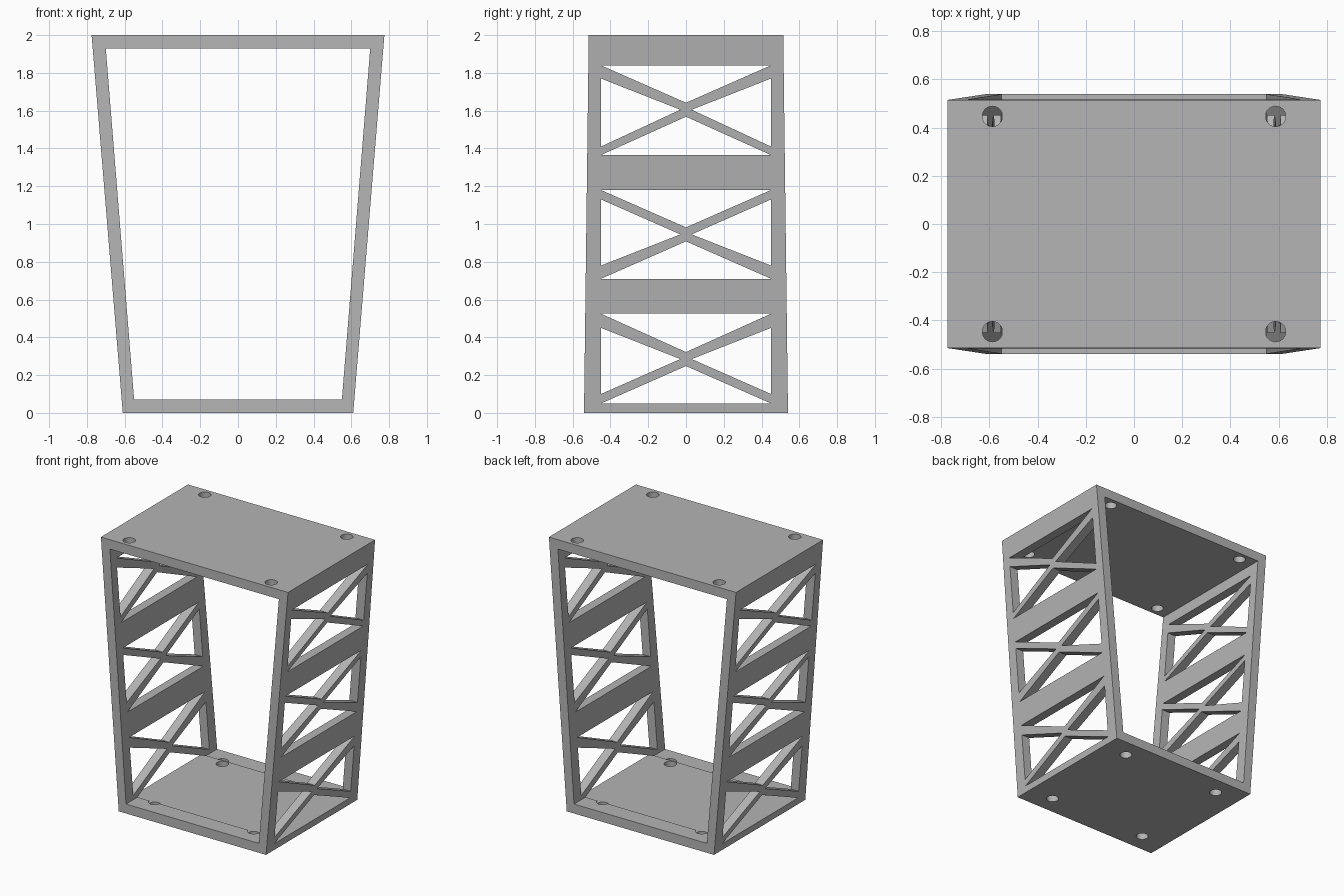
import bpy
import bmesh
from mathutils import Matrix

cube = bpy.data.objects.get("Cube")
if cube:
    bpy.data.objects.remove(cube, do_unlink=True)

grey = bpy.data.materials.new("plain grey")
grey.use_nodes = True
colour = (0.46, 0.46, 0.46, 1)
grey.diffuse_color = colour
grey.node_tree.nodes["Principled BSDF"].inputs["Base Color"].default_value = colour


def make_object(name, bm):
    bmesh.ops.recalc_face_normals(bm, faces=bm.faces)
    mesh = bpy.data.meshes.new(name)
    bm.to_mesh(mesh)
    bm.free()
    mesh.materials.append(grey)
    obj = bpy.data.objects.new(name, mesh)
    bpy.context.collection.objects.link(obj)
    return obj


def half_depth(z):
    return 0.54 - 0.0125 * z


# Open tapered frame: an outer and an inner outline, joined front to back
bm = bmesh.new()
outer = [(-0.61, 0), (0.61, 0), (0.775, 2), (-0.775, 2)]
inner = [(-0.55, 0.07), (0.55, 0.07), (0.70, 1.93), (-0.70, 1.93)]
rings = [[bm.verts.new((x, side * half_depth(z), z)) for x, z in outline]
         for side in (-1, 1) for outline in (outer, inner)]
front_out, front_in, back_out, back_in = rings
for a, b in ((front_out, front_in), (back_out, back_in),
             (front_out, back_out), (front_in, back_in)):
    for i in range(4):
        j = (i + 1) % 4
        bm.faces.new((a[i], a[j], b[j], b[i]))
frame = make_object("braced_frame", bm)

# Triangular openings that leave crossed braces in both side walls
bm = bmesh.new()


def prism(points):
    left, right = ([bm.verts.new((x, y, z)) for y, z in points] for x in (-1, 1))
    bm.faces.new(left)
    bm.faces.new(right)
    for i in range(3):
        j = (i + 1) % 3
        bm.faces.new((left[i], left[j], right[j], right[i]))


w = 0.45
# bottom, side low, side high, top, centre height
for bottom, low, high, top, mid in ((0.05, 0.10, 0.45, 0.525, 0.285),
                                    (0.71, 0.78, 1.13, 1.18, 0.945),
                                    (1.365, 1.41, 1.77, 1.84, 1.605)):
    prism([(-w, bottom), (w, bottom), (0, mid - 0.037)])
    prism([(-w, top), (w, top), (0, mid + 0.037)])
    for s in (-1, 1):
        prism([(s * w, low), (s * w, high), (s * 0.03, mid)])
openings = make_object("opening_cutter", bm)

# Round mounting holes in the top and bottom plates
bm = bmesh.new()
for x, y, z in ((0.588, 0.447, 2), (0.41, 0.40, 0)):
    for sx in (-1, 1):
        for sy in (-1, 1):
            bmesh.ops.create_cone(bm, cap_ends=True, segments=32, radius1=0.042,
                                  radius2=0.042, depth=0.3,
                                  matrix=Matrix.Translation((sx * x, sy * y, z)))
holes = make_object("hole_cutter", bm)

# Cut, then discard the cutters
bpy.context.view_layer.objects.active = frame
frame.select_set(True)
for cutter in (openings, holes):
    cutter.hide_render = True
    cut = frame.modifiers.new(cutter.name, "BOOLEAN")
    cut.operation = "DIFFERENCE"
    cut.solver = "EXACT"
    cut.object = cutter
    bpy.ops.object.modifier_apply(modifier=cut.name)
    bpy.data.objects.remove(cutter, do_unlink=True)
bpy.ops.object.shade_smooth_by_angle()
